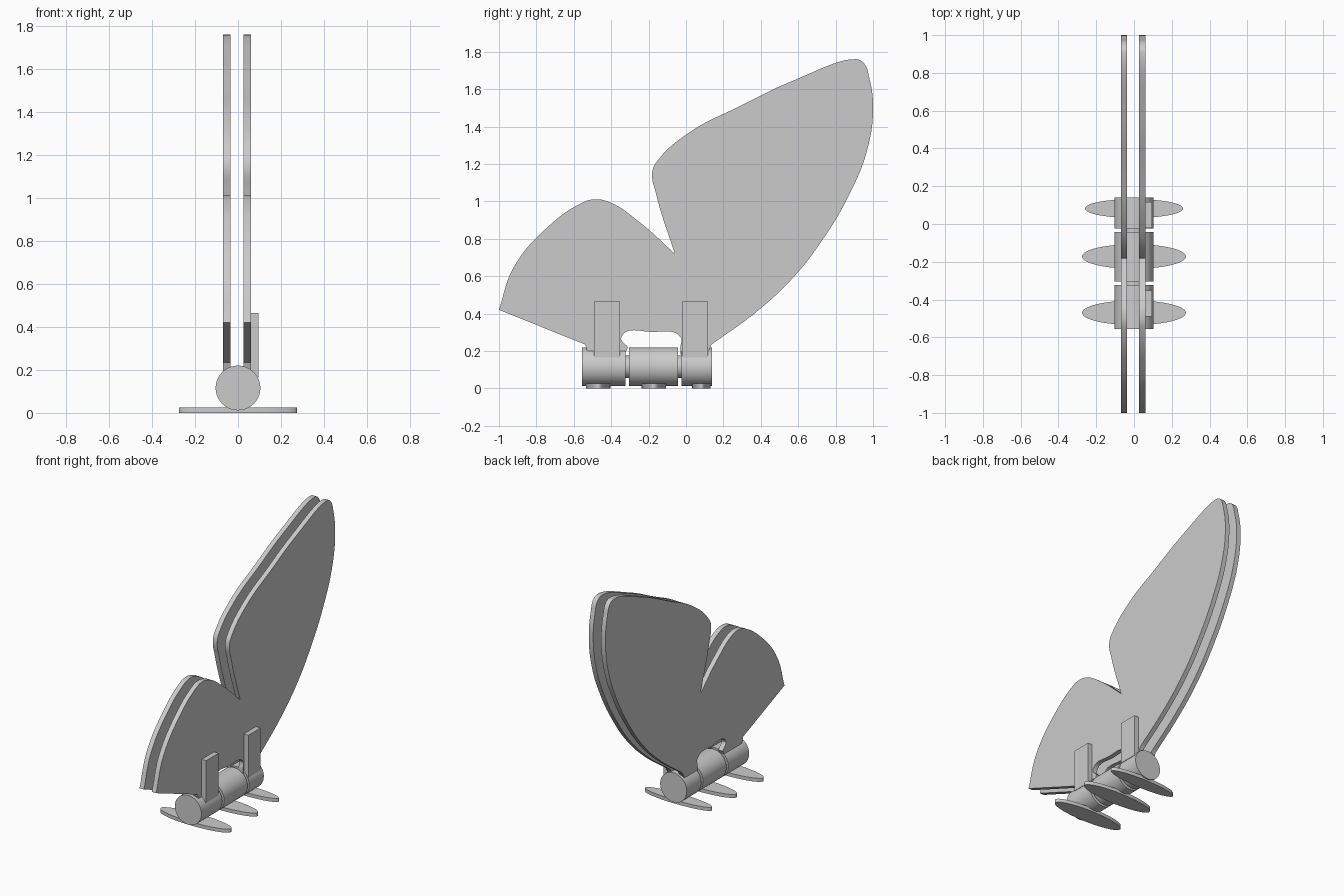
import bpy
from math import radians

if "Cube" in bpy.data.objects:
    bpy.data.objects.remove(bpy.data.objects["Cube"])

grey = bpy.data.materials.new("plain_grey")
grey.use_nodes = True
colour = (0.6, 0.6, 0.6, 1)
grey.diffuse_color = colour
grey.node_tree.nodes["Principled BSDF"].inputs["Base Color"].default_value = colour


def finish(name):
    """Name the active object, apply its scale, colour and shade it."""
    part = bpy.context.object
    part.name = name
    bpy.ops.object.transform_apply(location=False, rotation=False, scale=True)
    part.data.materials.clear()
    part.data.materials.append(grey)
    bpy.ops.object.shade_smooth_by_angle(angle=radians(35))
    return part


def barrel(name, start, end, radius):
    """Round bar lying along the body axis."""
    bpy.ops.mesh.primitive_cylinder_add(
        vertices=64, radius=radius, depth=end - start,
        location=(0, (start + end) / 2, axis_height), rotation=(radians(90), 0, 0))
    finish(name)


def foot(name, y, half_width, half_depth):
    """Thin oval plate on the ground."""
    bpy.ops.mesh.primitive_cylinder_add(
        vertices=64, radius=1, depth=1, location=(0, y, foot_height / 2))
    bpy.context.object.scale = (half_width, half_depth, foot_height)
    finish(name)


def tab(name, y):
    """Upright lug on the outer face of the left wing."""
    bpy.ops.mesh.primitive_cube_add(size=1, location=(0.077, y, 0.315))
    bpy.context.object.scale = (0.036, 0.138, 0.3)
    finish(name)


def wing(name, x):
    """Flat plate cut to the outline; sharp corners use vector handles."""
    data = bpy.data.curves.new(name, "CURVE")
    data.dimensions = "2D"
    data.fill_mode = "BOTH"
    data.extrude = 0.017
    data.resolution_u = 10
    spline = data.splines.new("BEZIER")
    points = [(p, kind) for kind, group in outline for p in group]
    spline.bezier_points.add(len(points) - 1)
    for knot, ((y, z), kind) in zip(spline.bezier_points, points):
        knot.co = (y, z, 0)
        knot.handle_left_type = knot.handle_right_type = kind
    spline.use_cyclic_u = True
    plate = bpy.data.objects.new(name, data)
    bpy.context.collection.objects.link(plate)
    bpy.ops.object.select_all(action="DESELECT")
    plate.select_set(True)
    bpy.context.view_layer.objects.active = plate
    plate.location = (x, 0, 0)
    plate.rotation_euler = (radians(90), 0, radians(90))
    bpy.ops.object.convert(target="MESH")
    finish(name)


axis_height = 0.116
foot_height = 0.025

# Wing outline as (y, z): hind lobe, notch, fore lobe, root and arch
outline = [
    ("VECTOR", [(-1, 0.42)]),
    ("AUTO", [(-0.92, 0.65), (-0.72, 0.88), (-0.56, 0.99), (-0.5, 1.01),
              (-0.42, 1), (-0.25, 0.89)]),
    ("VECTOR", [(-0.06, 0.72)]),
    ("AUTO", [(-0.16, 1.04), (-0.18, 1.16), (-0.15, 1.22), (0.02, 1.37),
              (0.29, 1.51), (0.56, 1.64), (0.91, 1.76), (0.95, 1.74),
              (0.98, 1.66), (1, 1.5), (0.97, 1.28), (0.87, 1.03),
              (0.72, 0.78), (0.58, 0.6), (0.39, 0.42)]),
    ("VECTOR", [(0.137, 0.235), (0.11, 0.18), (-0.03, 0.18), (-0.03, 0.22)]),
    ("AUTO", [(-0.03, 0.275), (-0.18, 0.302), (-0.345, 0.275)]),
    ("VECTOR", [(-0.31, 0.22), (-0.33, 0.18), (-0.52, 0.18), (-0.54, 0.235)]),
]

# Pair of folded wings
wing("right_wing", -0.053)
wing("left_wing", 0.043)

# Three body segments joined by a thinner core
barrel("front_body_segment", -0.557, -0.324, 0.104)
barrel("middle_body_segment", -0.304, -0.042, 0.104)
barrel("rear_body_segment", -0.023, 0.14, 0.104)
barrel("body_core", -0.5, 0.1, 0.06)

# Oval feet
foot("front_foot", -0.47, 0.275, 0.065)
foot("middle_foot", -0.172, 0.275, 0.065)
foot("rear_foot", 0.082, 0.26, 0.05)

# Lugs on the left wing
tab("front_lug", -0.422)
tab("rear_lug", 0.048)
